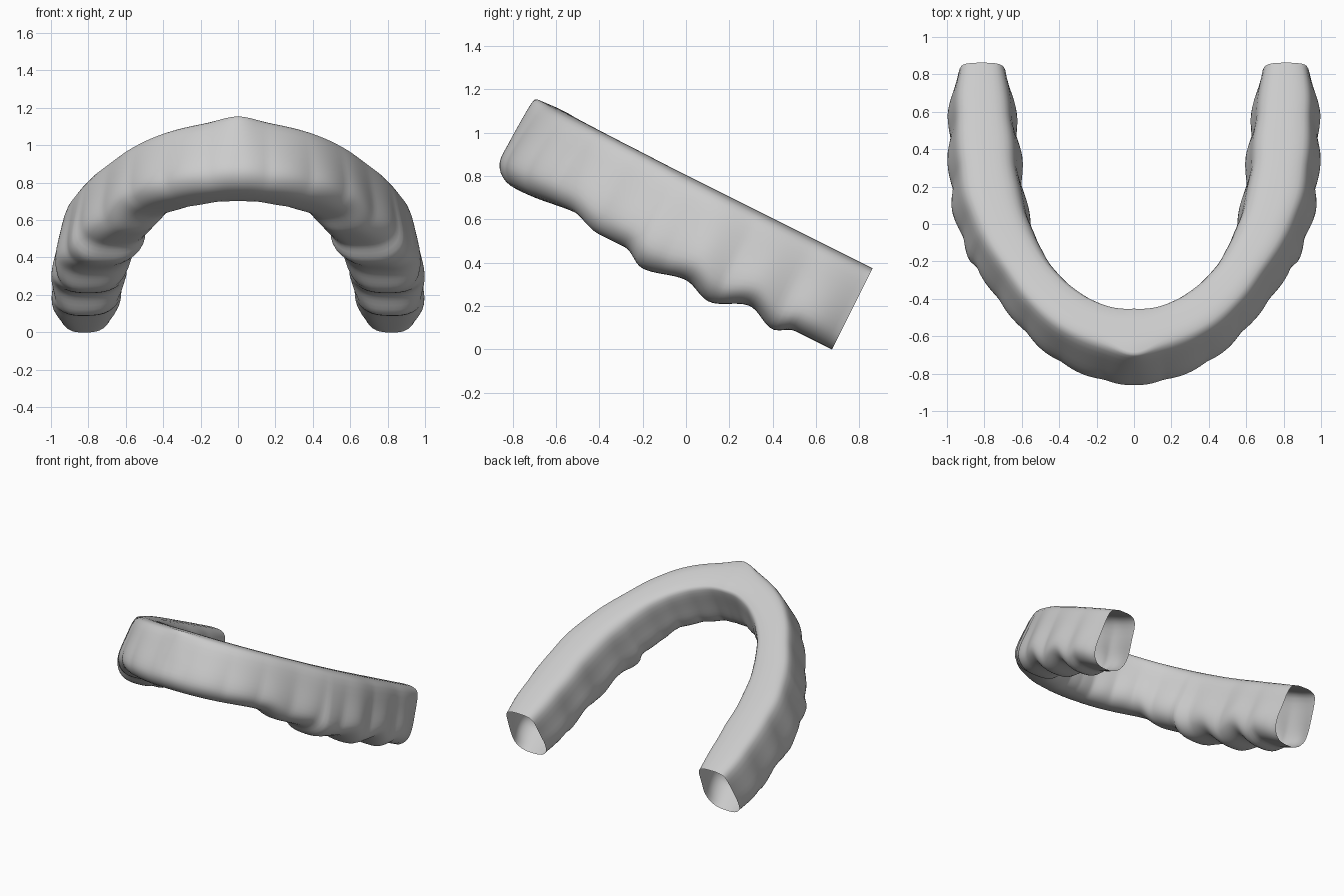
import bpy, bmesh, math

if "Cube" in bpy.data.objects:
    bpy.data.objects.remove(bpy.data.objects["Cube"])

# Half-arch stations in the tilted arch plane: inner x, inner v, outer x, outer v
HALF = [(0, -.49, 0, -.80), (.12, -.47, .20, -.765), (.24, -.405, .42, -.655),
        (.345, -.31, .60, -.48), (.43, -.19, .75, -.255), (.495, -.03, .865, -.06),
        (.555, .16, .95, .17), (.59, .37, .98, .37), (.605, .54, .99, .54),
        (.63, .77, .99, .78), (.66, .962, .965, .962)]
# Cross-section: u from inner to outer side, h from gum side (0) to biting edge (1)
SECTION = [(.5, -.01), (.72, .005), (.87, .09), (.95, .4), (1, .70), (.95, .87), (.77, .98),
           (.5, 1), (.24, .97), (.06, .85), (0, .66), (.05, .4), (.11, .12), (.25, .01)]
# Height of the section along the arch (wavy biting edge)
DEPTH = [(-.8, .39), (-.66, .405), (-.37, .38), (-.24, .42), (-.1, .42), (.01, .472),
         (.215, .43), (.35, .472), (.536, .405), (.675, .456), (.764, .415), (.962, .415)]
STEPS = 10          # rings per station
TILT = math.atan(.5)


def spline(p0, p1, p2, p3, t):
    return [.5 * (2 * b + (c - a) * t + (2 * a - 5 * b + 4 * c - d) * t * t
                  + (3 * b - a - 3 * c + d) * t ** 3)
            for a, b, c, d in zip(p0, p1, p2, p3)]


def depth_at(v):
    for (v0, d0), (v1, d1) in zip(DEPTH, DEPTH[1:]):
        if v <= v1:
            t = max(0, (v - v0) / (v1 - v0))
            return d0 + (d1 - d0) * t * t * (3 - 2 * t)
    return DEPTH[-1][1]


# Smooth closed section
n = len(SECTION)
ring = [spline(*(SECTION[(i + k) % n] for k in (-1, 0, 1, 2)), j / 3)
        for i in range(n) for j in range(3)]

# Fine stations for one half, with the mirrored neighbour at the middle
mirror = (-HALF[1][0], HALF[1][1], -HALF[1][2], HALF[1][3])
last = tuple(2 * a - b for a, b in zip(HALF[-1], HALF[-2]))
ext = [mirror] + HALF + [last]
fine = [spline(*ext[i:i + 4], j / STEPS) for i in range(len(HALF) - 1) for j in range(STEPS)]
fine.append(list(HALF[-1]))

# Distance of each station from the open end, used to space the tooth bulges
dist = [0.0]
for a, b in zip(fine[::-1], fine[-2::-1]):
    dist.append(dist[-1] + math.hypot((a[0] + a[2] - b[0] - b[2]) / 2,
                                      (a[1] + a[3] - b[1] - b[3]) / 2))
dist.reverse()

bm = bmesh.new()


def make_ring(k, side):
    ix, iv, ox, ov = fine[k]
    t = k / STEPS
    depth = depth_at((iv + ov) / 2)
    period = .29 if t > 5 else .2
    bump = 2 * abs(math.cos(math.pi * (dist[k] - .15) / period)) - 1.2
    bump *= .012 if t > 5 else .006
    wide = math.hypot(ox - ix, ov - iv)
    out_inset = 1 - .75 * math.exp(-(t / .6) ** 2)    # ridge at the middle
    in_inset = min(1, .25 + t * .15)
    lift = .012 * max(0, 1 - t / 5)                   # gum side rises at the front
    verts = []
    for u, h in ring:
        if h < .6:
            if u >= .7:
                u = 1 - (1 - u) * out_inset
            elif u <= .25:
                u *= in_inset
        u += bump / wide * min(1, h * 1.3) * (u - .5) * 2
        x, v = ix + (ox - ix) * u, iv + (ov - iv) * u
        w = lift * (1 - h) - depth * h
        verts.append(bm.verts.new((side * x,
                                   v * math.cos(TILT) + w * math.sin(TILT),
                                   .8 - v * math.sin(TILT) + w * math.cos(TILT))))
    return verts


# Sweep from the left end round to the right end, ends left open
count = len(fine)
rings = [make_ring(k, -1) for k in range(count - 1, 0, -1)]
rings += [make_ring(k, 1) for k in range(count)]
for a, b in zip(rings, rings[1:]):
    for i in range(len(ring)):
        j = (i + 1) % len(ring)
        bm.faces.new((a[i], a[j], b[j], b[i]))
bmesh.ops.smooth_vert(bm, verts=[v for v in bm.verts if not v.is_boundary],
                      factor=.4, use_axis_x=True, use_axis_y=True, use_axis_z=True)
bmesh.ops.recalc_face_normals(bm, faces=bm.faces)

mesh = bpy.data.meshes.new("dental_arch")
bm.to_mesh(mesh)
bm.free()
arch = bpy.data.objects.new("dental_arch", mesh)
bpy.context.collection.objects.link(arch)
bpy.context.view_layer.objects.active = arch
arch.select_set(True)
bpy.ops.object.shade_smooth_by_angle(angle=math.radians(50))
